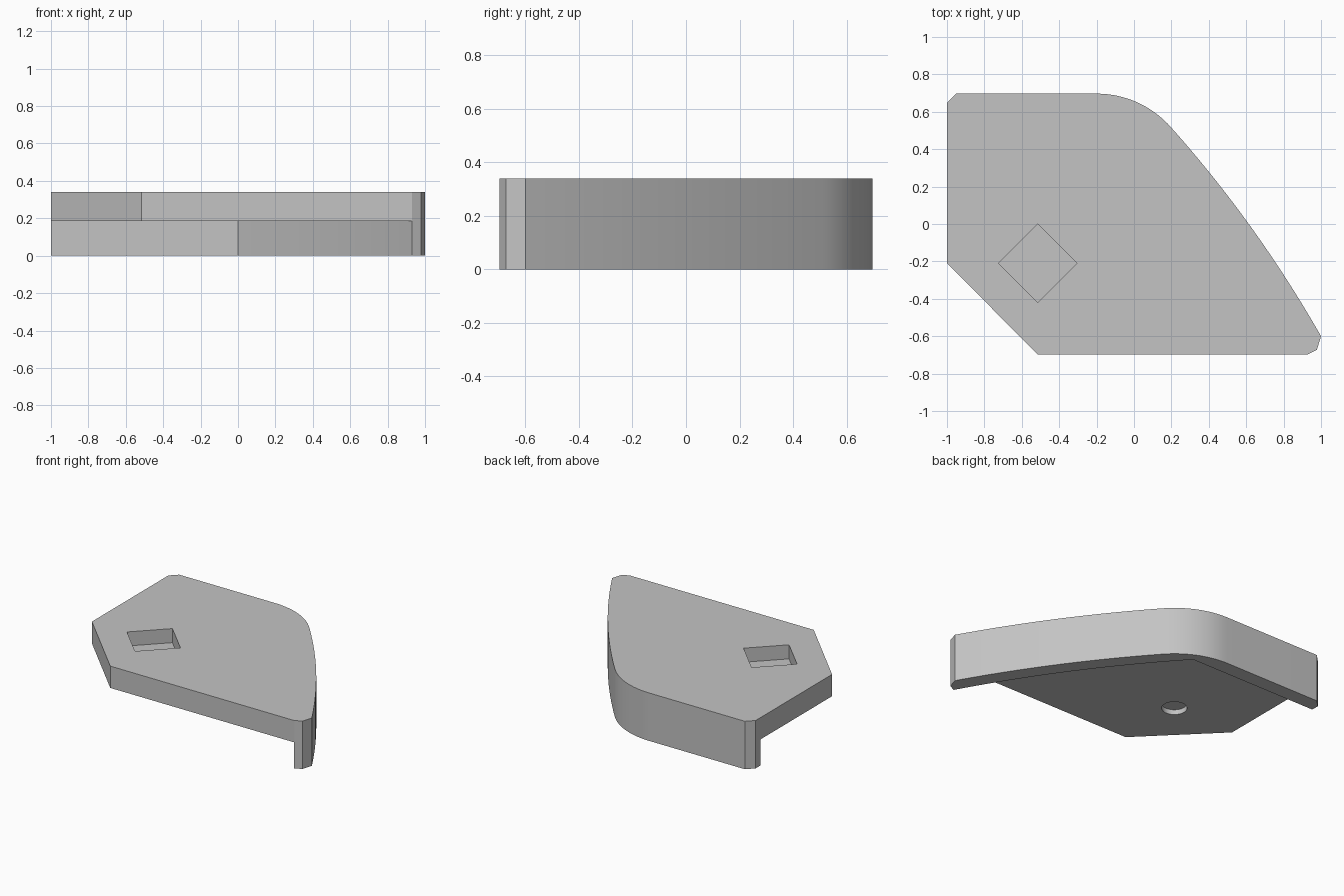
import bpy, bmesh, math
from mathutils import Vector

cube = bpy.data.objects.get("Cube")
if cube:
    bpy.data.objects.remove(cube, do_unlink=True)

HALF_Y = 0.697
TOP, UNDERSIDE = 0.34, 0.185
POCKET = Vector((-0.515, -0.21))

grey = bpy.data.materials.new("plain grey")
grey.use_nodes = True
grey.diffuse_color = (0.55, 0.55, 0.55, 1)
grey.node_tree.nodes["Principled BSDF"].inputs["Base Color"].default_value = grey.diffuse_color


def bulge(p, q, rise, steps=24):
    """Shallow circular arc from p to q, bowed to the left of travel by rise."""
    p, q = Vector(p), Vector(q)
    chord = q - p
    side = Vector((-chord.y, chord.x)).normalized()
    radius = (chord.length ** 2 / 4 + rise ** 2) / (2 * rise)
    centre = (p + q) / 2 + side * (rise - radius)
    half = math.asin(chord.length / 2 / radius)
    along = chord.normalized()
    angles = [half * (2 * i / steps - 1) for i in range(steps + 1)]
    return [centre + along * radius * math.sin(a) + side * radius * math.cos(a) for a in angles]


def ring(centre, radius, start, end, steps):
    """Points on a circle, angles in degrees."""
    angles = [math.radians(start + (end - start) * i / steps) for i in range(steps + 1)]
    return [Vector(centre) + radius * Vector((math.cos(a), math.sin(a))) for a in angles]


def prism(name, outline, low, high):
    """Closed solid from a plan outline."""
    bm = bmesh.new()
    base = bm.faces.new([bm.verts.new((p[0], p[1], low)) for p in outline])
    grown = bmesh.ops.extrude_face_region(bm, geom=[base])["geom"]
    verts = [v for v in grown if isinstance(v, bmesh.types.BMVert)]
    bmesh.ops.translate(bm, verts=verts, vec=(0, 0, high - low))
    bmesh.ops.recalc_face_normals(bm, faces=bm.faces)
    mesh = bpy.data.meshes.new(name)
    bm.to_mesh(mesh)
    bm.free()
    mesh.materials.append(grey)
    obj = bpy.data.objects.new(name, mesh)
    bpy.context.collection.objects.link(obj)
    return obj


# Full outline: straight back, rounded corner, bowed side, clipped corners
corner = ring((-0.2, HALF_Y - 0.53), 0.53, 90, 41, 14)
outline = [(-1, -0.21), (-1, 0.647), (-0.95, HALF_Y)] + corner
outline += bulge(corner[-1], (1, -0.6), 0.036)[1:]
outline += [(0.978, -0.672), (0.93, -HALF_Y), (-0.515, -HALF_Y)]
panel = prism("panel_with_lip", outline, 0, TOP)

# Space under the panel, leaving a lip along the back and bowed side
hollow = [(-1.2, 0.592)] + bulge((0, 0.592), (0.929, -HALF_Y), 0.047)
hollow += [(0.929, -0.9), (-1.2, -0.9)]

# Diamond pocket on top and a shallow round bore below it
cutters = [
    prism("underside_cutter", hollow, -0.2, UNDERSIDE),
    prism("pocket_cutter", ring(POCKET, 0.21, 0, 270, 3), 0.24, 0.5),
    prism("bore_cutter", ring(POCKET, 0.082, 0, 348.75, 31), 0.1, 0.22),
]

bpy.ops.object.select_all(action="DESELECT")
bpy.context.view_layer.objects.active = panel
panel.select_set(True)
for cutter in cutters:
    cutter.hide_render = True
    cut = panel.modifiers.new(cutter.name, "BOOLEAN")
    cut.operation = "DIFFERENCE"
    cut.solver = "EXACT"
    cut.object = cutter
    bpy.ops.object.modifier_apply(modifier=cut.name)
    bpy.data.objects.remove(cutter, do_unlink=True)

bpy.ops.object.shade_smooth_by_angle(angle=math.radians(20))
